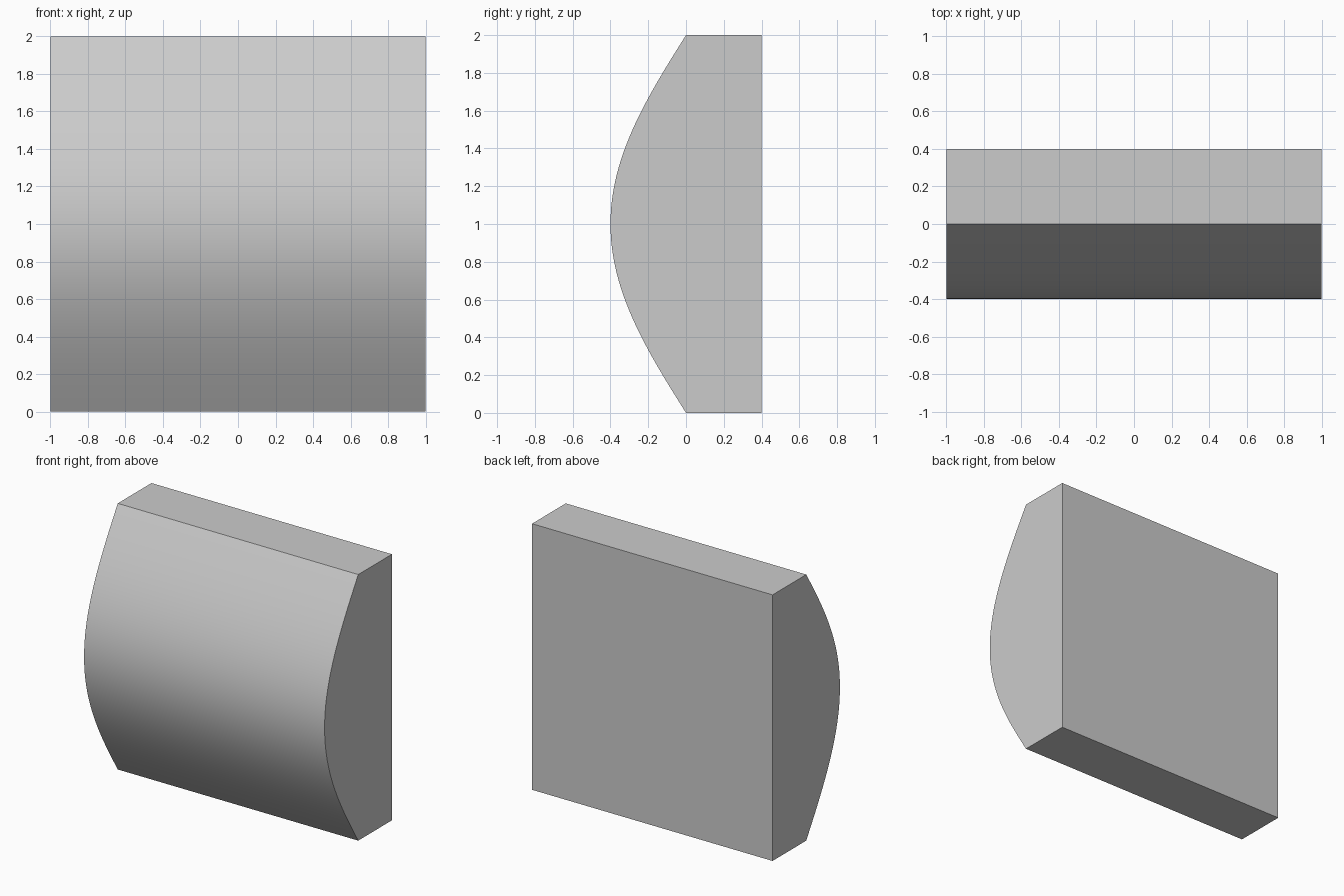
import bpy, bmesh, math

if "Cube" in bpy.data.objects:
    bpy.data.objects.remove(bpy.data.objects["Cube"])

# Side profile (y, z): flat back slab with a bulging front
N = 48
profile = [(0.4, 2.0), (0.4, 0.0)]
profile += [(-0.4 * math.sin(math.pi * i / N), 2.0 * i / N) for i in range(N + 1)]

# Extrude the profile along x
bm = bmesh.new()
face = bm.faces.new([bm.verts.new((-1.0, y, z)) for y, z in profile])
res = bmesh.ops.extrude_face_region(bm, geom=[face])
verts = [v for v in res["geom"] if isinstance(v, bmesh.types.BMVert)]
bmesh.ops.translate(bm, verts=verts, vec=(2.0, 0, 0))
bmesh.ops.recalc_face_normals(bm, faces=bm.faces)

mesh = bpy.data.meshes.new("curved_panel")
bm.to_mesh(mesh)
bm.free()
panel = bpy.data.objects.new("curved_panel", mesh)
bpy.context.collection.objects.link(panel)

# Smooth the bulge, keep the block edges sharp
bpy.context.view_layer.objects.active = panel
panel.select_set(True)
bpy.ops.object.shade_smooth_by_angle(angle=math.radians(25))
